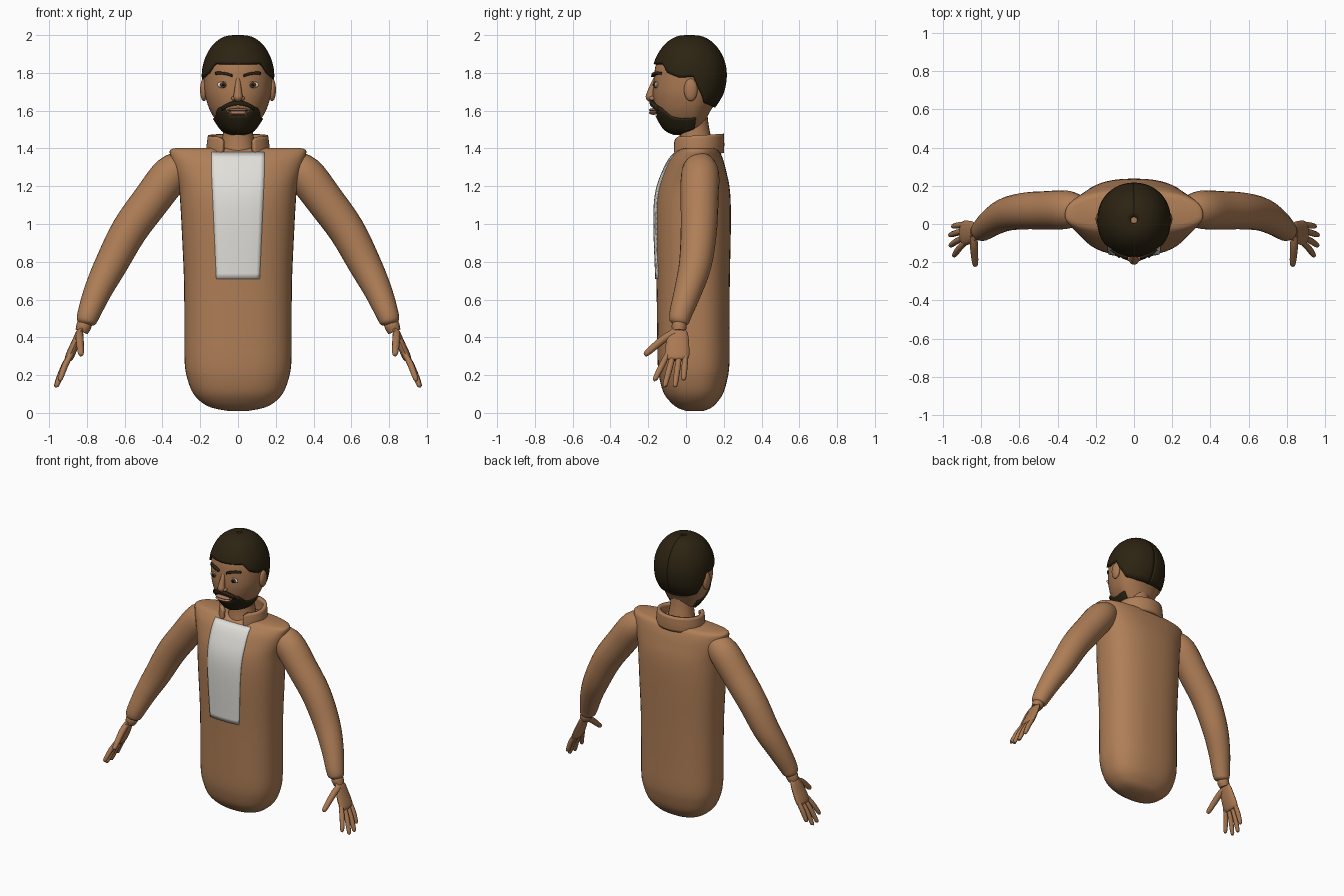
import bpy, bmesh, math
from mathutils import Vector

if "Cube" in bpy.data.objects:
    bpy.data.objects.remove(bpy.data.objects["Cube"])


def material(name, r, g, b):
    m = bpy.data.materials.new(name)
    m.diffuse_color = (r, g, b, 1)
    m.use_nodes = True
    m.node_tree.nodes["Principled BSDF"].inputs["Base Color"].default_value = m.diffuse_color
    return m


SKIN = material("skin brown", 0.40, 0.19, 0.085)
CLOTH = material("jacket brown", 0.43, 0.21, 0.095)
HAIR = material("dark hair", 0.025, 0.017, 0.006)
WHITE = material("shirt white", 0.75, 0.74, 0.70)
IRIS = material("iris brown", 0.10, 0.04, 0.015)
PUPIL = material("pupil black", 0.008, 0.006, 0.005)
LIP = material("lip", 0.42, 0.20, 0.12)


# ---- helpers ----
def finish(bm, name, mat):
    me = bpy.data.meshes.new(name)
    bm.to_mesh(me)
    bm.free()
    ob = bpy.data.objects.new(name, me)
    bpy.context.collection.objects.link(ob)
    me.materials.append(mat)
    return ob


def spline(rows, n=4):
    """Catmull-Rom through rows of numbers."""
    out = []
    for i in range(len(rows) - 1):
        p0, p1, p2, p3 = (rows[max(0, min(len(rows) - 1, i + k))] for k in (-1, 0, 1, 2))
        for j in range(n):
            t = j / n
            out.append([0.5 * (2 * b + (c - a) * t + (2 * a - 5 * b + 4 * c - d) * t * t
                               + (3 * b - a - 3 * c + d) * t ** 3)
                        for a, b, c, d in zip(p0, p1, p2, p3)])
    return out + [list(rows[-1])]


def lookup(rows, z):
    """Linear interpolation, first column is the key."""
    if z <= rows[0][0]:
        return rows[0][1:]
    for a, b in zip(rows, rows[1:]):
        if z <= b[0]:
            t = (z - a[0]) / (b[0] - a[0])
            return [p + (q - p) * t for p, q in zip(a[1:], b[1:])]
    return rows[-1][1:]


class Body:
    """Stacked superellipse sections: z, half width, front y, back y."""

    def __init__(self, rows, cy, n):
        self.rows, self.cy, self.n = rows, cy, n

    def at(self, deg, z, off=0.0):
        hw, yf, yb = lookup(self.rows, z)
        s, c = math.sin(math.radians(deg)), math.cos(math.radians(deg))
        e = 2 / self.n
        x = math.copysign(abs(s) ** e, s) * (hw + off)
        r = (self.cy - yf if c > 0 else yb - self.cy) + off
        return Vector((x, self.cy - math.copysign(abs(c) ** e, c) * r, z))

    def front(self, x, z, off=0.0):
        hw, yf, yb = lookup(self.rows, z)
        k = max(0, 1 - min(1, abs(x) / hw) ** self.n) ** (1 / self.n)
        return Vector((x, self.cy - k * (self.cy - yf) - off, z))

    def build(self, name, mat, seg=48):
        loft(name, [[self.at(360 * i / seg, r[0]) for i in range(seg)] for r in self.rows], mat)


def loft(name, rings, mat):
    bm = bmesh.new()
    vs = [[bm.verts.new(p) for p in ring] for ring in rings]
    m = len(rings[0])
    for a, b in zip(vs, vs[1:]):
        for i in range(m):
            bm.faces.new((a[i], a[(i + 1) % m], b[(i + 1) % m], b[i]))
    bm.faces.new(vs[0])
    bm.faces.new(vs[-1])
    bmesh.ops.recalc_face_normals(bm, faces=bm.faces)
    return finish(bm, name, mat)


def tube(name, pts, mat, seg=16, flat=1.0, n=4):
    pts = spline(pts, n)
    rings = []
    for i, p in enumerate(pts):
        t = Vector(pts[min(i + 1, len(pts) - 1)][:3]) - Vector(pts[max(i - 1, 0)][:3])
        n1 = t.cross(Vector((0, 1, 0))).normalized()
        n2 = n1.cross(t).normalized()
        rings.append([Vector(p[:3]) + p[3] * (n1 * flat * math.cos(a) + n2 * math.sin(a))
                      for a in (math.tau * k / seg for k in range(seg))])
    return loft(name, rings, mat)


def patch(name, f, nu, nv, thick, mat):
    """Curved sheet f(u, v) with u, v in 0..1, thickened."""
    bm = bmesh.new()
    g = [[bm.verts.new(f(i / nu, j / nv)) for j in range(nv + 1)] for i in range(nu + 1)]
    for i in range(nu):
        for j in range(nv):
            bm.faces.new((g[i][j], g[i + 1][j], g[i + 1][j + 1], g[i][j + 1]))
    ob = finish(bm, name, mat)
    mod = ob.modifiers.new("thickness", "SOLIDIFY")
    mod.thickness, mod.offset = thick, -1
    return ob


def ball(name, c, r, mat):
    bm = bmesh.new()
    bmesh.ops.create_uvsphere(bm, u_segments=20, v_segments=12, radius=1)
    bmesh.ops.scale(bm, vec=r, verts=bm.verts)
    bmesh.ops.translate(bm, vec=c, verts=bm.verts)
    return finish(bm, name, mat)


# ---- torso and shirt ----
torso = Body(spline([
    (0.01, .05, 0.0, .09), (0.025, .13, -.04, .13), (0.05, .185, -.075, .16),
    (0.10, .235, -.115, .195), (0.17, .265, -.138, .217), (0.26, .282, -.15, .23),
    (0.45, .284, -.153, .23), (0.7, .286, -.157, .232), (0.95, .297, -.166, .237),
    (1.1, .305, -.165, .237), (1.2, .314, -.15, .23), (1.28, .335, -.12, .213),
    (1.34, .352, -.09, .197), (1.38, .362, -.055, .18), (1.395, .355, -.035, .165),
    (1.402, .33, -.015, .15)]), 0.045, 2.4)
torso.build("jacket_torso", CLOTH)
patch("shirt_panel", lambda u, v: torso.front(
    (2 * u - 1) * (.115 + .025 * min(1, v * 1.2)), .71 + .67 * v, .006), 12, 24, .008, WHITE)

# ---- neck and collar ----
tube("neck", [(0, .05, 1.36, .10), (0, .05, 1.43, .088), (0, .045, 1.5, .078), (0, .04, 1.56, .075)],
     SKIN, 24)
collar = Body([(1.36, .168, -.085, .2), (1.42, .166, -.083, .203), (1.48, .158, -.075, .2)], .06, 2)


def collar_point(u, v):
    a = 30 + 300 * u
    back = .5 - .5 * math.cos(math.radians(a))
    end = max(0, 1 - min(u, 1 - u) / .04) ** 2 * .02
    lo, hi = 1.365 + .01 * back + end, 1.46 + .018 * back - end
    return collar.at(a, lo + (hi - lo) * v)


patch("collar", collar_point, 60, 6, .024, CLOTH)

# ---- head ----
head = Body(spline([
    (1.48, .03, -.05, .04), (1.50, .075, -.10, .08), (1.55, .118, -.14, .105),
    (1.6, .148, -.162, .13), (1.65, .166, -.172, .165), (1.7, .177, -.175, .19),
    (1.77, .18, -.17, .203), (1.83, .175, -.163, .2), (1.88, .159, -.145, .184),
    (1.92, .137, -.12, .16), (1.95, .112, -.093, .133), (1.975, .076, -.056, .096),
    (1.987, .042, -.02, .06), (1.99, .004, .016, .024)], 3), 0.02, 2.1)
head.build("head", SKIN)

# ---- hair and beard, both following the head surface ----
HAIRLINE = [(0, 1.845), (42, 1.848), (55, 1.80), (75, 1.775), (95, 1.78), (105, 1.71),
            (120, 1.64), (150, 1.62), (180, 1.615)]
BEARD_TOP = [(0, 1.572), (20, 1.575), (27, 1.622), (38, 1.615), (48, 1.59), (58, 1.565),
             (75, 1.555), (108, 1.56)]
BEARD_LOW = [(0, 1.482), (60, 1.482), (108, 1.515)]


def hair_point(u, v):
    a = 360 * u - 180
    lo = lookup(HAIRLINE, abs(a))[0]
    p = head.at(a, lo + (1.99 - lo) * math.sin(v * math.pi / 2), .013)
    p.z += .01 * max(0, (p.z - 1.8) / .19)
    return p


def beard_point(u, v):
    a = 216 * u - 108
    lo, hi = lookup(BEARD_LOW, abs(a))[0], lookup(BEARD_TOP, abs(a))[0]
    p = head.at(a, lo + (hi - lo) * v, .01)
    p.z -= .01 * (1 - v)
    return p


patch("hair", hair_point, 72, 16, .015, HAIR)
patch("beard", beard_point, 56, 8, .014, HAIR)
patch("moustache", lambda u, v: head.front(
    .088 * (2 * u - 1), 1.64 - .03 * (2 * u - 1) ** 2 + (v - .5) * .022, .022),
    20, 3, .022, HAIR)

# ---- lips and nose ----
for name, z, h in (("upper_lip", 1.604, .009), ("lower_lip", 1.589, .011)):
    ball(name, (0, -.172, z), (.056, .024, h), LIP)
tube("nose", [(0, -.162, 1.775, .008), (0, -.172, 1.74, .015), (0, -.185, 1.695, .021),
              (0, -.188, 1.67, .025), (0, -.182, 1.652, .012)], SKIN, 16)

for s, side in ((1, "left"), (-1, "right")):
    # facial features
    ball(side + "_nostril", (s * .022, -.178, 1.665), (.014, .018, .012), SKIN)
    ball(side + "_ear", (s * .181, .025, 1.71), (.02, .036, .06), SKIN)
    for part, r, h, off, mat in (("eye", .031, .018, 0, WHITE), ("iris", .0165, .0165, .007, IRIS),
                                 ("pupil", .008, .008, .012, PUPIL)):
        ball(side + "_" + part, head.front(s * .078, 1.737, off), (r, .009, h), mat)
    patch(side + "_brow", lambda u, v: head.front(
        s * .078 + .045 * (2 * u - 1),
        1.798 + .006 * (s * (2 * u - 1)) - .006 * (2 * u - 1) ** 2 + (v - .5) * .014, .018),
        10, 2, .02, HAIR)

    # arm and hand
    def limb(name, pts, mat, **kw):
        tube(side + "_" + name, [(s * x, y, z, r) for x, y, z, r in pts], mat, **kw)

    limb("sleeve", [(.27, .075, 1.32, .07), (.35, .075, 1.267, .1), (.46, .072, 1.125, .1),
                    (.575, .068, .967, .096), (.67, .05, .79, .087), (.74, .012, .65, .074),
                    (.79, -.028, .525, .06), (.803, -.033, .48, .05), (.806, -.035, .462, .025)],
         CLOTH, seg=24)
    limb("wrist", [(.805, -.035, .49, .03), (.815, -.036, .462, .04), (.828, -.037, .43, .034)], SKIN)
    limb("palm", [(.822, -.037, .45, .03), (.838, -.04, .425, .05), (.865, -.045, .36, .062),
                  (.892, -.048, .298, .064), (.899, -.048, .28, .045)], SKIN, flat=.36)
    fingers = (("index", -.096, -.162, .182, .94), ("middle", -.066, -.11, .15, .958),
               ("ring", -.034, -.057, .15, .96), ("little", -.002, -.012, .185, .945))
    for name, yb, yt, zt, xt in fingers:
        limb(name + "_finger", [(.883, yb, .315, .014), (.5 * (.885 + xt) + .004, .5 * (yb + yt),
             .5 * (.315 + zt), .0165), (xt, yt, zt, .013), (xt + .004, yt, zt - .012, .004)],
             SKIN, seg=10)
    limb("thumb", [(.84, -.06, .425, .02), (.838, -.12, .39, .021), (.832, -.205, .318, .016),
                   (.831, -.22, .306, .006)], SKIN, seg=12)

# ---- smooth shading ----
for ob in bpy.context.scene.objects:
    ob.select_set(True)
    bpy.context.view_layer.objects.active = ob
bpy.ops.object.shade_smooth_by_angle(angle=math.radians(40))
